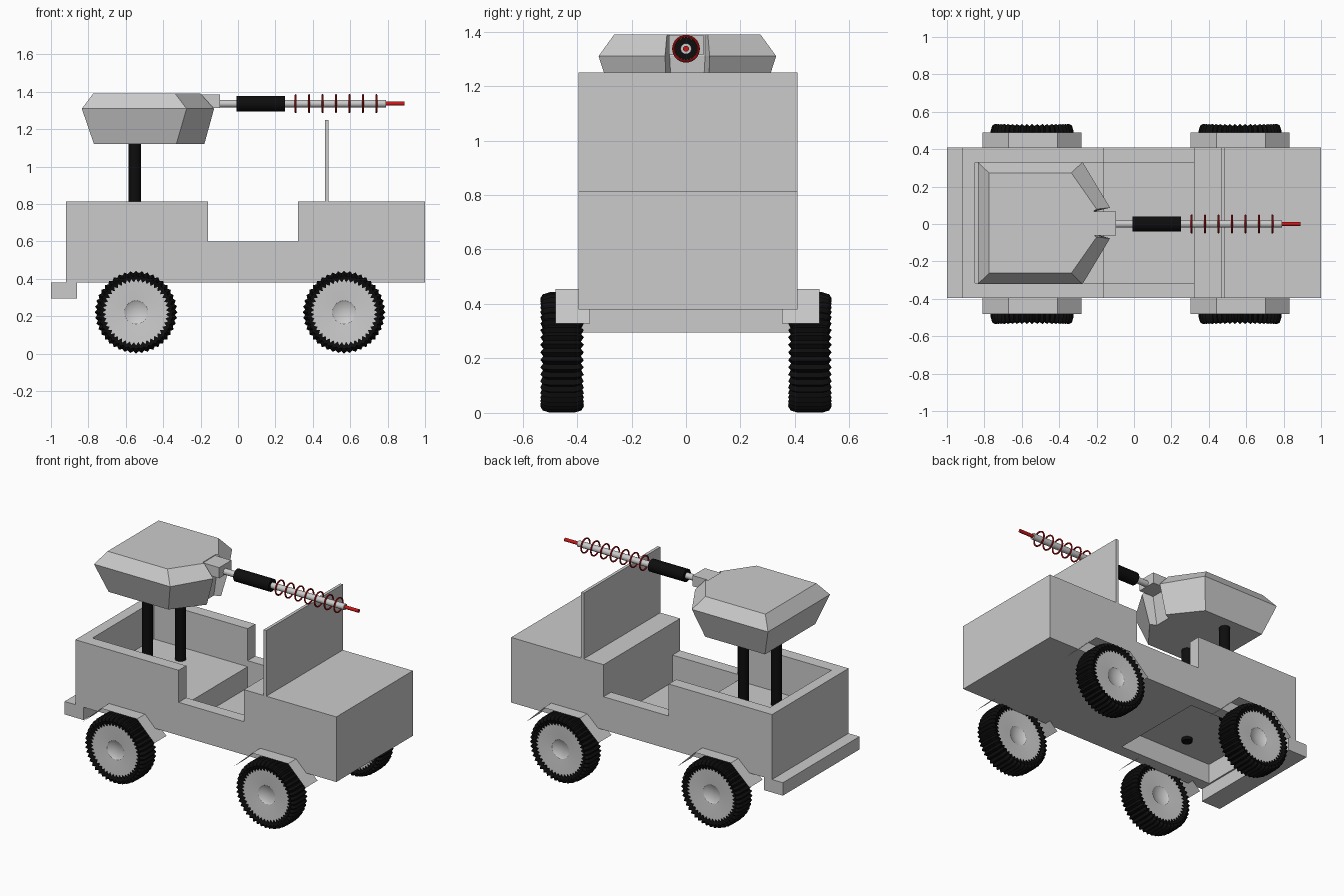
import bpy, bmesh, math
from mathutils import Matrix, Vector

if "Cube" in bpy.data.objects:
    bpy.data.objects.remove(bpy.data.objects["Cube"])


def material(name, rgb):
    m = bpy.data.materials.new(name)
    m.diffuse_color = (*rgb, 1)
    m.use_nodes = True
    m.node_tree.nodes["Principled BSDF"].inputs["Base Color"].default_value = m.diffuse_color
    return m


GREY = material("grey", (0.6, 0.6, 0.6))
BLACK = material("black", (0.004, 0.004, 0.004))
RED = material("red", (0.6, 0.008, 0.008))


def make(name, bm, mat, smooth=False, fix=True):
    if fix:
        bmesh.ops.recalc_face_normals(bm, faces=bm.faces)
    me = bpy.data.meshes.new(name)
    bm.to_mesh(me)
    bm.free()
    ob = bpy.data.objects.new(name, me)
    bpy.context.collection.objects.link(ob)
    me.materials.append(mat)
    if smooth:
        bpy.ops.object.select_all(action='DESELECT')
        ob.select_set(True)
        bpy.context.view_layer.objects.active = ob
        bpy.ops.object.shade_smooth_by_angle(angle=math.radians(35))
    return ob


def box(name, lo, hi, mat=GREY):
    bm = bmesh.new()
    lo, hi = Vector(lo), Vector(hi)
    bmesh.ops.create_cube(bm, size=1, matrix=Matrix.Translation((lo + hi) / 2)
                          @ Matrix.Diagonal((*(hi - lo), 1)))
    return make(name, bm, mat)


def rod(name, a, b, r, mat, sides=20):
    a, b = Vector(a), Vector(b)
    d = b - a
    bm = bmesh.new()
    bmesh.ops.create_cone(bm, cap_ends=True, segments=sides, radius1=r, radius2=r, depth=d.length,
                          matrix=Matrix.Translation((a + b) / 2) @ d.to_track_quat('Z', 'Y').to_matrix().to_4x4())
    return make(name, bm, mat, True)


def loft(bm, rings, caps=True, closed=False):
    """Bridge rings of equal length with quads."""
    rows = [[bm.verts.new(p) for p in ring] for ring in rings]
    n = len(rows[0])
    pairs = list(zip(rows, rows[1:])) + ([(rows[-1], rows[0])] if closed else [])
    for a, b in pairs:
        for i in range(n):
            j = (i + 1) % n
            bm.faces.new((a[i], a[j], b[j], b[i]))
    if caps and not closed:
        bm.faces.new(rows[0])
        bm.faces.new(rows[-1])


# Body: one block with the tub, door openings and underside pocket cut out
Y0, Y1, T0, T1 = -0.395, 0.41, -0.315, 0.33
body = box("body", (-0.92, Y0, 0.38), (1.0, Y1, 0.813))
cuts = [((-0.85, T0, 0.56), (0.1, T1, 1.0)),       # rear tub
        ((-0.16, T0, 0.42), (0.32, T1, 1.1)),      # front foot well
        ((-0.16, -0.6, 0.60), (0.32, 0.6, 1.2)),   # door openings
        ((-0.85, T0, 0.2), (-0.17, T1, 0.51))]     # underside pocket
for lo, hi in cuts:
    cutter = box("cutter", lo, hi)
    cutter.hide_render = True
    mod = body.modifiers.new("cut", 'BOOLEAN')
    mod.operation, mod.solver, mod.object = 'DIFFERENCE', 'EXACT', cutter
    bpy.context.view_layer.objects.active = body
    bpy.ops.object.modifier_apply(modifier=mod.name)
    bpy.data.objects.remove(cutter)

box("windscreen", (0.465, Y0, 0.813), (0.485, Y1, 1.25))
box("rear_bumper", (-1.0, Y0, 0.295), (-0.86, Y1, 0.381))

# Wheels and thin arched mudguards
TEETH = 44
CZ = 0.222


def wheel_ring(cx, side, r_tip, r_gap, y_tip, y_gap):
    pts = []
    for i in range(TEETH * 2):
        a = math.pi * i / TEETH
        r, y = (r_tip, y_tip) if i % 2 == 0 else (r_gap, y_gap)
        pts.append((cx + r * math.sin(a), side * y, CZ + r * math.cos(a)))
    return pts


TYRE = [(0.178, 0.160, 0.520, 0.520), (0.198, 0.190, 0.535, 0.524), (0.213, 0.203, 0.526, 0.516),
        (0.221, 0.209, 0.500, 0.500), (0.221, 0.209, 0.410, 0.410), (0.213, 0.203, 0.384, 0.394),
        (0.198, 0.190, 0.375, 0.386), (0.178, 0.160, 0.390, 0.390)]
HUB = [(0.182, 0.516), (0.12, 0.513), (0.062, 0.508), (0.055, 0.502), (0.01, 0.496)]
for axle, cx in (("rear", -0.545), ("front", 0.567)):
    for label, side in (("right", -1), ("left", 1)):
        bm = bmesh.new()
        loft(bm, [wheel_ring(cx, side, *row) for row in TYRE], closed=True)
        make(f"{axle}_{label}_tyre", bm, BLACK)
        bm = bmesh.new()
        prof = HUB + [(r, 0.91 - y) for r, y in reversed(HUB)]
        rows = [wheel_ring(cx, side, r, r, y, y) for r, y in prof[:5]]
        back = [wheel_ring(cx, side, r, r, y, y) for r, y in prof[5:]]
        loft(bm, rows[::-1] + back[::-1])
        make(f"{axle}_{label}_hub", bm, GREY, True)
        # Mudguard sheet
        outer = 0.49 if side > 0 else -0.48
        inner = side * 0.352
        bm = bmesh.new()
        line = [(-0.265, 0.328), (-0.127, 0.455), (0.137, 0.455), (0.265, 0.328)]
        a = [bm.verts.new((cx + x, inner, z)) for x, z in line]
        b = [bm.verts.new((cx + x, outer, z)) for x, z in line]
        for i in range(3):
            bm.faces.new((a[i], a[i + 1], b[i + 1], b[i]))
        make(f"{axle}_{label}_mudguard", bm, GREY)

# Turret: faceted hull with a notch at the front for the gun mount
CY = 0.005


def hull_ring(z, half):
    return ([(x, CY + y, z) for x, y in half]
            + [(x, CY - y, z) for x, y in reversed(half)])


bm = bmesh.new()
loft(bm, [hull_ring(1.12, [(-0.77, 0.265), (-0.33, 0.265), (-0.18, 0.075), (-0.22, 0.055)]),
          hull_ring(1.31, [(-0.835, 0.326), (-0.275, 0.326), (-0.128, 0.082), (-0.2, 0.065)]),
          hull_ring(1.39, [(-0.775, 0.268), (-0.335, 0.268), (-0.2, 0.075), (-0.215, 0.065)])])
make("turret", bm, GREY)
box("gun_mount", (-0.23, -0.062, 1.315), (-0.095, 0.066, 1.386))
for label, y in (("right", -0.165), ("left", 0.185)):
    rod(f"{label}_turret_post", (-0.552, y, 0.49), (-0.552, y, 1.125), 0.033, BLACK)

# Gun: barrel, grip sleeve, coil rings and tip
GZ = 1.337
rod("barrel", (-0.11, 0, GZ), (0.79, 0, GZ), 0.02, GREY)
rod("barrel_sleeve", (-0.007, 0, GZ), (0.252, 0, GZ), 0.041, BLACK)
rod("gun_tip", (0.78, 0, GZ), (0.89, 0, GZ), 0.011, RED)
for k in range(7):
    cx = 0.308 + k * 0.072
    bm = bmesh.new()
    rings = []
    for i in range(28):
        a = 2 * math.pi * i / 28
        ring = []
        for j in range(8):
            t = 2 * math.pi * j / 8
            r = 0.046 + 0.005 * math.cos(t)
            ring.append((cx + 0.005 * math.sin(t), r * math.cos(a), GZ + r * math.sin(a)))
        rings.append(ring)
    loft(bm, rings, closed=True)
    make(f"coil_ring_{k + 1}", bm, RED, True)
